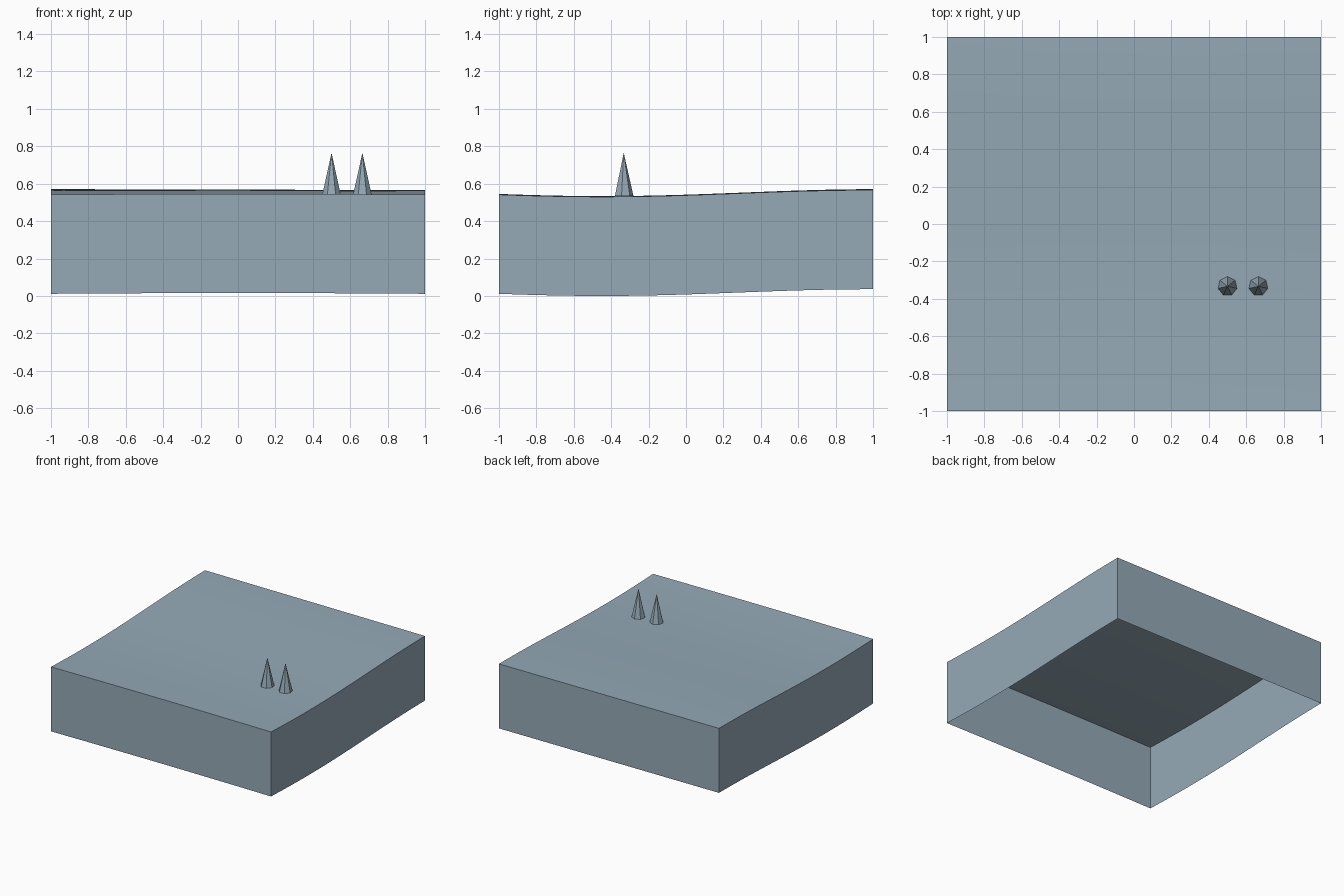
import bpy, bmesh, math
from mathutils import Matrix

cube = bpy.data.objects.get("Cube")
if cube:
    bpy.data.objects.remove(cube, do_unlink=True)

WALL = 0.53

slate = bpy.data.materials.new("slate_blue")
slate.use_nodes = True
colour = (0.30, 0.40, 0.47, 1)
slate.diffuse_color = colour
slate.node_tree.nodes["Principled BSDF"].inputs["Base Color"].default_value = colour


def add_object(name, bm):
    mesh = bpy.data.meshes.new(name)
    bm.to_mesh(mesh)
    bm.free()
    mesh.materials.append(slate)
    obj = bpy.data.objects.new(name, mesh)
    bpy.context.collection.objects.link(obj)
    return obj


def height(x, y):
    """Gentle rolling ground: dips near the front, rises to the back."""
    wave = 0.549 + 0.018 * math.sin((y - 0.275) * math.pi / 1.45)
    tilt = -0.0025 * x * (y + 1) / 2
    bulge = 0.004 * (0.4 - x * x) * (1 - y) / 2
    return wave + tilt + bulge


# Ground block: rolling top with side walls, open underneath
bm = bmesh.new()
bmesh.ops.create_grid(bm, x_segments=24, y_segments=24, size=1)
for v in bm.verts:
    v.co.z = height(v.co.x, v.co.y)
rim = [e for e in bm.edges if e.is_boundary]
skirt = bmesh.ops.extrude_edge_only(bm, edges=rim)["geom"]
for v in skirt:
    if isinstance(v, bmesh.types.BMVert):
        v.co.z -= WALL
lowest = min(v.co.z for v in bm.verts)
for v in bm.verts:
    v.co.z -= lowest
bmesh.ops.recalc_face_normals(bm, faces=bm.faces)
bm.normal_update()
if sum(f.normal.z for f in bm.faces) < 0:
    bmesh.ops.reverse_faces(bm, faces=bm.faces)
ground = add_object("ground_block", bm)
bpy.context.view_layer.objects.active = ground
ground.select_set(True)
bpy.ops.object.shade_smooth_by_angle(angle=math.radians(30))
ground.select_set(False)

# Two seven-sided spikes standing on the ground
BASE, TIP = 0.535, 0.765
for name, x in (("right_spike", 0.5), ("left_spike", 0.665)):
    bm = bmesh.new()
    bmesh.ops.create_cone(bm, cap_ends=True, segments=7, radius1=0.052,
                          radius2=0, depth=TIP - BASE)
    # one corner points to the back
    top = max(bm.verts, key=lambda v: v.co.xy.length)
    turn = math.pi / 2 - math.atan2(top.co.y, top.co.x)
    bmesh.ops.rotate(bm, verts=bm.verts, matrix=Matrix.Rotation(turn, 3, "Z"))
    bmesh.ops.remove_doubles(bm, verts=bm.verts, dist=0.0001)
    bmesh.ops.translate(bm, verts=bm.verts, vec=(x, -0.333, (BASE + TIP) / 2))
    add_object(name, bm)
